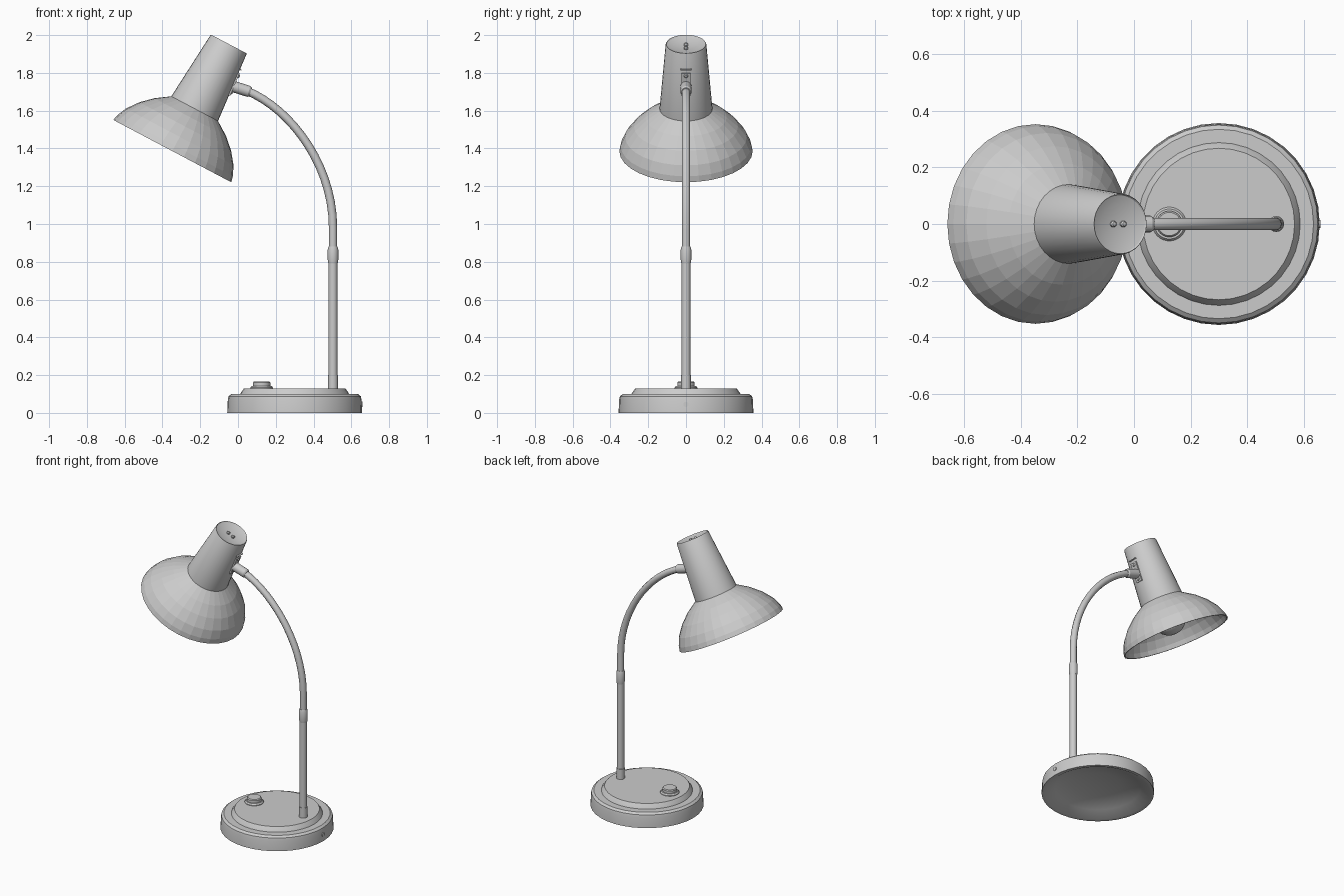
import bpy, bmesh, math
from mathutils import Matrix, Vector

cube = bpy.data.objects.get("Cube")
if cube:
    bpy.data.objects.remove(cube)

grey = bpy.data.materials.new("light_grey")
grey.use_nodes = True
grey.diffuse_color = (0.6, 0.6, 0.6, 1)
grey.node_tree.nodes["Principled BSDF"].inputs["Base Color"].default_value = (0.6, 0.6, 0.6, 1)


def smooth(obj, angle):
    bpy.ops.object.select_all(action='DESELECT')
    bpy.context.view_layer.objects.active = obj
    obj.select_set(True)
    bpy.ops.object.shade_smooth_by_angle(angle=math.radians(angle))


def lathe(name, profile, place, sides=32, angle=30):
    """Spin (radius, height) points round local z, then place the part."""
    bm = bmesh.new()
    pts = [bm.verts.new((r, 0, h)) for r, h in profile]
    edges = [bm.edges.new(pair) for pair in zip(pts, pts[1:])]
    bmesh.ops.spin(bm, geom=pts + edges, cent=(0, 0, 0), axis=(0, 0, 1),
                   angle=math.tau, steps=sides, use_duplicate=False)
    bmesh.ops.remove_doubles(bm, verts=bm.verts, dist=0.0002)
    bmesh.ops.recalc_face_normals(bm, faces=bm.faces)
    mesh = bpy.data.meshes.new(name)
    bm.to_mesh(mesh)
    bm.free()
    mesh.materials.append(grey)
    obj = bpy.data.objects.new(name, mesh)
    bpy.context.collection.objects.link(obj)
    obj.matrix_world = place
    if angle:
        smooth(obj, angle)
    return obj


def at(x, y, z):
    return Matrix.Translation((x, y, z))


def aim(x, z, dx, dz):
    """Place at (x, 0, z) with local z pointing along (dx, 0, dz)."""
    return at(x, 0, z) @ Matrix.Rotation(math.atan2(dx, dz), 4, 'Y')


# Base with stepped top and hollow underside
lathe("base", [(0, 0.07), (0.15, 0.062), (0.27, 0.035), (0.335, 0), (0.357, 0),
               (0.354, 0.07), (0.35, 0.088), (0.335, 0.1), (0.288, 0.1),
               (0.284, 0.108), (0.268, 0.13), (0, 0.13)], at(0.3, 0, 0), 36)
lathe("cord_hole", [(0, 0.004), (0.014, 0.004), (0.014, -0.01), (0, -0.01)],
      aim(0.655, 0.045, 1, 0), 12)

# Push switch
lathe("switch_ring", [(0, 0.12), (0.06, 0.12), (0.06, 0.134), (0.053, 0.143), (0, 0.143)],
      at(0.125, 0, 0))
lathe("switch_button", [(0, 0.14), (0.046, 0.14), (0.046, 0.16), (0.041, 0.166), (0, 0.166)],
      at(0.125, 0, 0))

# Pole, foot sleeve and joint
lathe("pole", [(0, 0.12), (0.0235, 0.12), (0.0235, 0.82), (0, 0.82)], at(0.503, 0, 0), 16)
lathe("pole_sleeve", [(0, 0.12), (0.0265, 0.12), (0.0265, 0.2), (0, 0.2)],
      at(0.503, 0, 0), 16)
lathe("pole_joint", [(0, 0.79), (0.0245, 0.79), (0.028, 0.81), (0.028, 0.865),
                     (0.0235, 0.88), (0, 0.88)], at(0.503, 0, 0), 16)

# Curved arm
curve = bpy.data.curves.new("arm", 'CURVE')
curve.dimensions = '3D'
curve.bevel_depth = 0.022
curve.bevel_resolution = 3
curve.resolution_u = 16
curve.use_fill_caps = True
spline = curve.splines.new('BEZIER')
spline.bezier_points.add(2)
path = [((0.503, 0.8), (0.503, 0.86), (0.503, 0.74)),
        ((0.503, 0.98), (0.503, 1.35), (0.503, 0.92)),
        ((0.0, 1.72), (-0.03, 1.728), (0.23, 1.66))]
for point, (co, right, left) in zip(spline.bezier_points, path):
    point.handle_left_type = point.handle_right_type = 'FREE'
    point.co = (co[0], 0, co[1])
    point.handle_right = (right[0], 0, right[1])
    point.handle_left = (left[0], 0, left[1])
curve.materials.append(grey)
arm = bpy.data.objects.new("arm", curve)
bpy.context.collection.objects.link(arm)
bpy.ops.object.select_all(action='DESELECT')
bpy.context.view_layer.objects.active = arm
arm.select_set(True)
bpy.ops.object.convert(target='MESH')
smooth(bpy.context.object, 40)
lathe("arm_end", [(0, -0.07), (0.024, -0.07), (0.03, -0.06), (0.03, 0.02), (0.02, 0.035),
                  (0, 0.035)], aim(0.0, 1.72, -0.95, 0.3), 16)

# Lamp head: local z runs from the rim up to the cap
head = aim(-0.348, 1.386, 0.467, 0.884)
lathe("shade", [(0.132, 0.25), (0.208, 0.195), (0.266, 0.14), (0.312, 0.08), (0.337, 0.03),
                (0.345, 0), (0.353, 0), (0.346, 0.032), (0.322, 0.085), (0.275, 0.147),
                (0.215, 0.203), (0.14, 0.254)], head, 32, 0)
lathe("neck", [(0, 0.4), (0.115, 0.4), (0.132, 0.25), (0.14, 0.254), (0.108, 0.636),
               (0.105, 0.641), (0.101, 0.636), (0.07, 0.626), (0, 0.62)], head)
lathe("bulb", [(0.11 * math.sin(a * math.pi / 12), 0.13 - 0.11 * math.cos(a * math.pi / 12))
               for a in range(11)] + [(0.05, 0.4)], head, 24)

# Cap screws
for offset in (-0.02, 0.02):
    lathe("cap_screw", [(0, 0.638), (0.007, 0.636), (0.011, 0.63), (0.011, 0.61)],
          head @ at(offset, 0, 0), 12)

# Hinge plate, screws and slot on the side of the neck
slope = head @ at(0.1225, 0, 0.465) @ Matrix.Rotation(math.radians(-4.8), 4, 'Y')


def box(name, size, place):
    bm = bmesh.new()
    bmesh.ops.create_cube(bm, size=1, matrix=Matrix.Diagonal((*size, 1)))
    mesh = bpy.data.meshes.new(name)
    bm.to_mesh(mesh)
    bm.free()
    mesh.materials.append(grey)
    obj = bpy.data.objects.new(name, mesh)
    bpy.context.collection.objects.link(obj)
    obj.matrix_world = place


box("hinge_plate", (0.012, 0.05, 0.13), slope)
box("hinge_slot", (0.012, 0.06, 0.006), slope @ at(0.002, 0, 0.085))
for height in (-0.045, 0.05):
    lathe("hinge_screw", [(0, 0.014), (0.007, 0.012), (0.011, 0.006), (0.011, 0)],
          slope @ at(0, 0, height) @ Matrix.Rotation(math.pi / 2, 4, 'Y'), 12)
